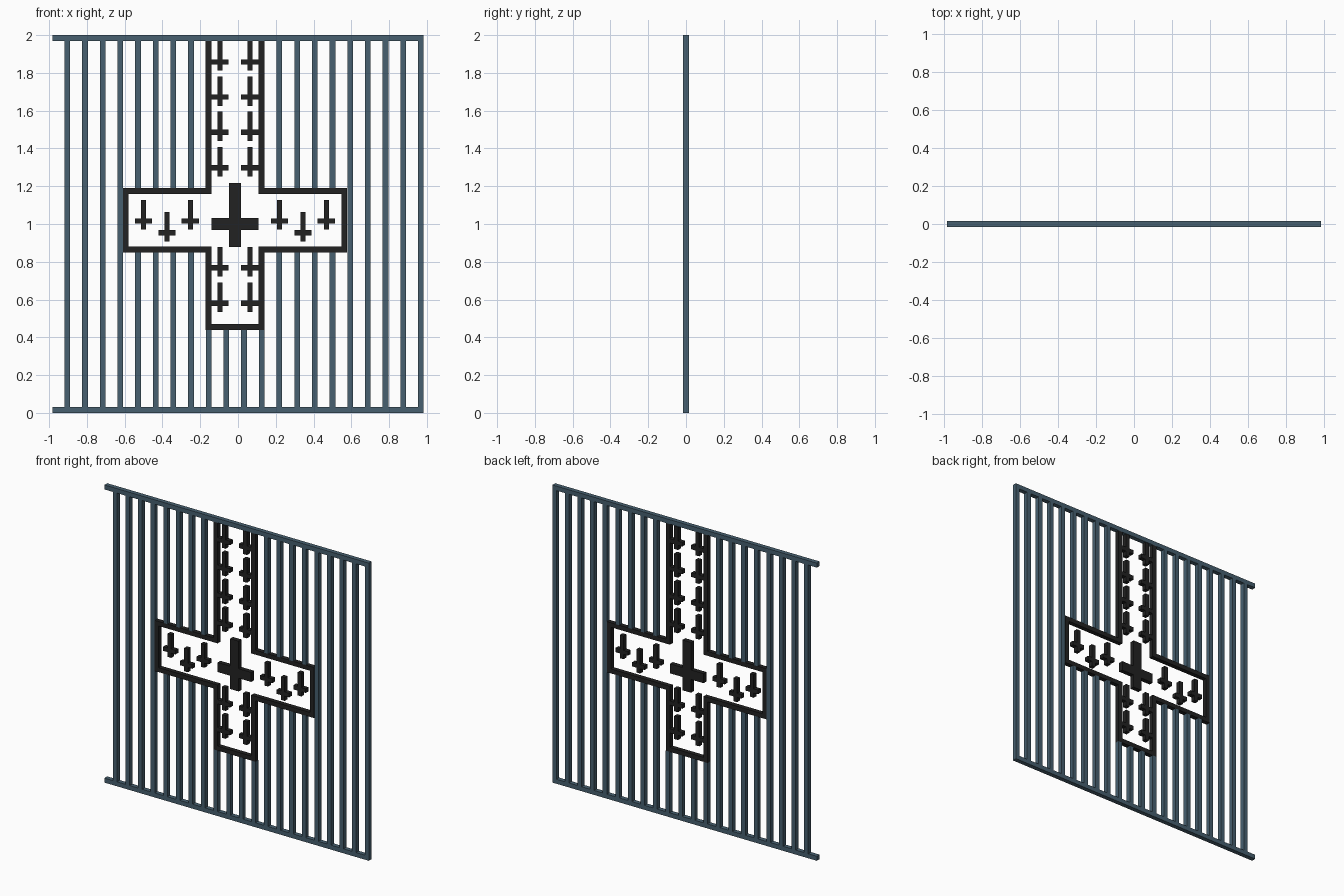
import bpy, bmesh

if "Cube" in bpy.data.objects:
    bpy.data.objects.remove(bpy.data.objects["Cube"])

D = 0.03   # common depth of every bar


def material(name, rgb):
    m = bpy.data.materials.new(name)
    m.diffuse_color = (*rgb, 1)
    m.use_nodes = True
    m.node_tree.nodes["Principled BSDF"].inputs["Base Color"].default_value = m.diffuse_color
    return m


STEEL = material("blue grey steel", (0.063, 0.117, 0.16))
BLACK = material("black iron", (0.016, 0.016, 0.016))


def outline_part(name, pts, mat, depth=D):
    """Extrude a front-view (x, z) outline through the depth."""
    bm = bmesh.new()
    face = bm.faces.new([bm.verts.new((x, -depth / 2, z)) for x, z in pts])
    ext = bmesh.ops.extrude_face_region(bm, geom=[face])
    moved = [v for v in ext["geom"] if isinstance(v, bmesh.types.BMVert)]
    bmesh.ops.translate(bm, verts=moved, vec=(0, depth, 0))
    bmesh.ops.recalc_face_normals(bm, faces=bm.faces)
    me = bpy.data.meshes.new(name)
    bm.to_mesh(me)
    bm.free()
    me.materials.append(mat)
    ob = bpy.data.objects.new(name, me)
    bpy.context.collection.objects.link(ob)
    return ob


def bar(name, x0, x1, z0, z1, mat):
    return outline_part(name, [(x0, z0), (x1, z0), (x1, z1), (x0, z1)], mat)


def cross(name, x, z, half, t, up, down):
    """Cross with its arms centred at (x, z); t is half the arm thickness."""
    right = [(t, -down), (t, -t), (half, -t), (half, t), (t, t), (t, up)]
    pts = right + [(-a, b) for a, b in reversed(right)]
    return outline_part(name, [(x + a, z + b) for a, b in pts], BLACK)


# Top and bottom rails
bar("bottom_rail", -0.983, 0.983, 0, 0.03, STEEL)
bar("top_rail", -0.983, 0.983, 1.97, 2.0, STEEL)

# Upright bars, interrupted by the cross-shaped opening
for i in range(21):
    x = -0.904 + i * 0.0936
    if -0.18 < x < 0.15:
        spans = [(0.03, 0.44)]
    elif -0.60 < x < 0.57:
        spans = [(0.03, 0.85), (1.19, 1.97)]
    else:
        spans = [(0.03, 1.97)]
    for z0, z1 in spans:
        bar("upright_bar", x - 0.015, x + 0.015, z0, z1, STEEL)

# Black border of the opening: one continuous strip, mirrored about CX
CX, W = -0.016, 0.03
outer = [(0.155, 1.97), (0.155, 1.19), (0.593, 1.19), (0.593, 0.85), (0.155, 0.85), (0.155, 0.44)]
inner = [(0.125, 1.97), (0.125, 1.16), (0.563, 1.16), (0.563, 0.88), (0.125, 0.88), (0.125, 0.47)]
loop_out = outer + [(-x, z) for x, z in reversed(outer)]
loop_in = inner + [(-x, z) for x, z in reversed(inner)]
outline_part("opening_border", [(CX + x, z) for x, z in loop_out + loop_in[::-1]], BLACK)

# Large centre cross
cross("centre_cross", CX, 1.0, 0.125, 0.032, 0.217, 0.121)

# Small crosses along the stem and the two arms
spots = [(s * 0.079, z) for z in (1.858, 1.672, 1.485, 1.298, 0.768, 0.581) for s in (-1, 1)]
spots += [(s * x, z) for x, z in ((0.236, 1.016), (0.36, 0.953), (0.484, 1.016)) for s in (-1, 1)]
for x, z in spots:
    cross("small_cross", CX + x, z, 0.046, 0.014, 0.11, 0.046)
